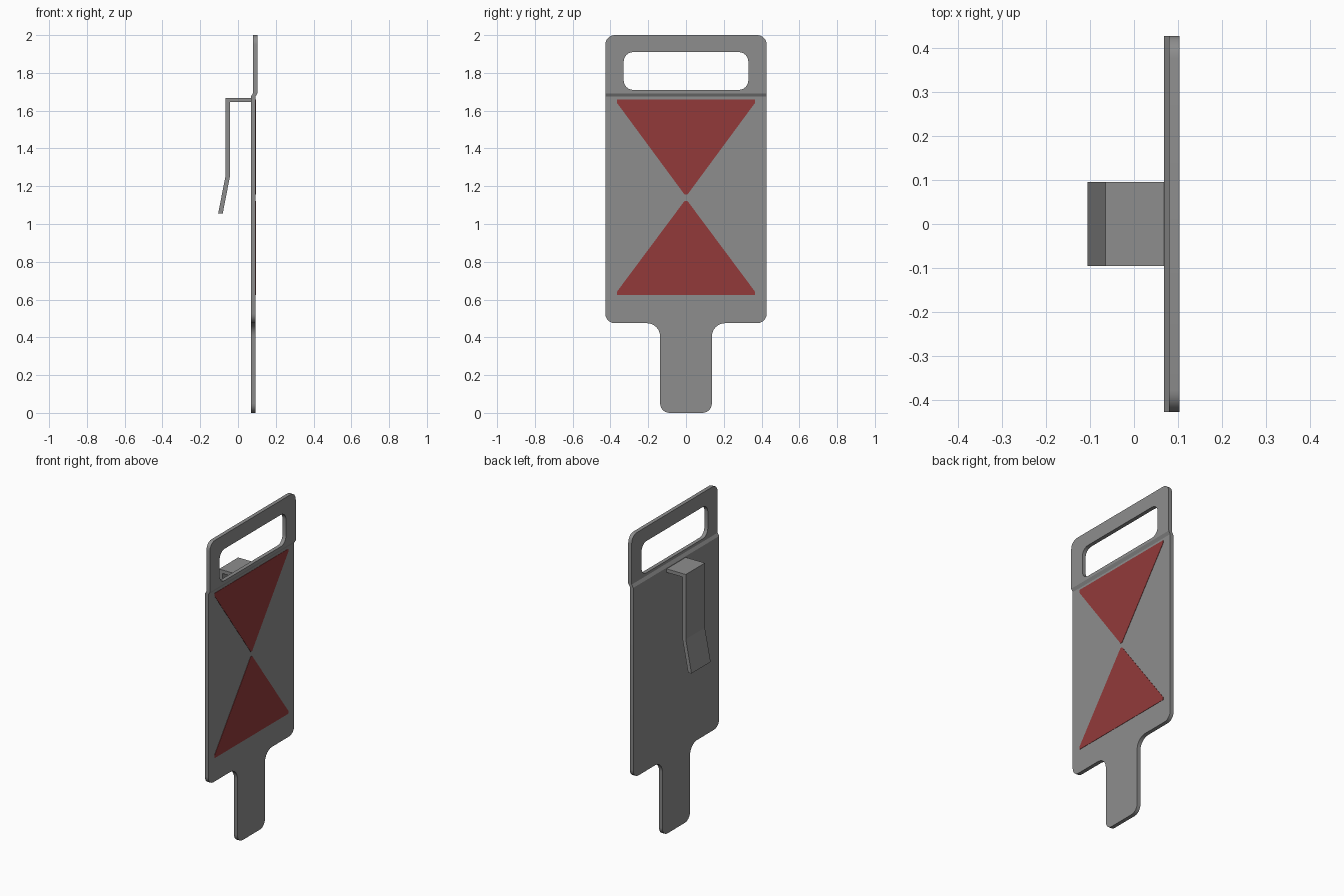
import bpy, bmesh, math
from mathutils import Vector

if "Cube" in bpy.data.objects:
    bpy.data.objects.remove(bpy.data.objects["Cube"])


def material(name, rgb):
    m = bpy.data.materials.new(name)
    m.diffuse_color = (*rgb, 1)
    m.use_nodes = True
    m.node_tree.nodes["Principled BSDF"].inputs["Base Color"].default_value = m.diffuse_color
    return m


grey = material("grey metal", (0.27, 0.27, 0.27))
red = material("dark red", (0.29, 0.042, 0.042))


def rounded(corners, seg=6):
    """Round each (u, v, radius) right-angle corner of a polygon."""
    out = []
    n = len(corners)
    for i, (u, v, r) in enumerate(corners):
        p = Vector((u, v))
        a = (Vector(corners[i - 1][:2]) - p).normalized()
        b = (Vector(corners[(i + 1) % n][:2]) - p).normalized()
        centre = p + (a + b) * r
        for k in range(seg + 1):
            t = math.pi / 2 * k / seg
            out.append(centre - b * r * math.cos(t) - a * r * math.sin(t))
    return out


def finish(bm, name, mat):
    bmesh.ops.recalc_face_normals(bm, faces=bm.faces[:])
    me = bpy.data.meshes.new(name)
    bm.to_mesh(me)
    bm.free()
    me.materials.append(mat)
    ob = bpy.data.objects.new(name, me)
    bpy.context.collection.objects.link(ob)
    return ob


def extrude(bm, offset):
    geo = bmesh.ops.extrude_face_region(bm, geom=bm.faces[:])["geom"]
    bmesh.ops.translate(bm, vec=offset,
                        verts=[g for g in geo if isinstance(g, bmesh.types.BMVert)])


def prism(name, points, offset, mat):
    bm = bmesh.new()
    bm.faces.new([bm.verts.new(p) for p in points])
    extrude(bm, offset)
    return finish(bm, name, mat)


# Paddle plate: rounded outline with grip slot, stepped forward above the fold
X0, THICK, STEP = 0.068, 0.024, 0.011
half = [(0.137, 0, 0.05), (0.137, 0.475, 0.07), (0.427, 0.475, 0.05), (0.427, 2.0, 0.05)]
outline = half + [(-y, z, r) for y, z, r in reversed(half)]
slot = [(0.33, 1.71, 0.05), (0.33, 1.91, 0.05), (-0.33, 1.91, 0.05), (-0.33, 1.71, 0.05)]
bm = bmesh.new()
for loop in (outline, slot):
    vs = [bm.verts.new((X0, p.x, p.y)) for p in rounded(loop)]
    for i, v in enumerate(vs):
        bm.edges.new((vs[i - 1], v))
bmesh.ops.triangle_fill(bm, use_beauty=True, use_dissolve=False,
                        edges=bm.edges[:], normal=(1, 0, 0))
for z in (1.674, 1.692):
    bmesh.ops.bisect_plane(bm, geom=bm.verts[:] + bm.edges[:] + bm.faces[:],
                           plane_co=(0, 0, z), plane_no=(0, 0, 1))
extrude(bm, (THICK, 0, 0))
for v in bm.verts:
    if v.co.z > 1.683:
        v.co.x += STEP
plate = finish(bm, "paddle_plate", grey)

# Belt clip on the back: bent strip
clip = [(0.07, 1.667), (-0.065, 1.667), (-0.065, 1.26), (-0.105, 1.055),
        (-0.081, 1.055), (-0.042, 1.255), (-0.042, 1.645), (0.07, 1.645)]
prism("belt_clip", [(x, -0.095, z) for x, z in clip], (0, 0.19, 0), grey)

# Two red triangles on the face, tips meeting near the middle
for name, base, edge, tip in (("upper_triangle", 1.66, 1.642, 1.155),
                              ("lower_triangle", 0.623, 0.641, 1.123)):
    tri = [(-0.366, base), (0.366, base), (0.366, edge), (0.007, tip),
           (-0.007, tip), (-0.366, edge)]
    prism(name, [(X0 + THICK - 0.001, y, z) for y, z in tri], (0.003, 0, 0), red)

# Smooth rounded corners, keep edges sharp
bpy.ops.object.select_all(action='DESELECT')
plate.select_set(True)
bpy.context.view_layer.objects.active = plate
bpy.ops.object.shade_smooth_by_angle(angle=math.radians(20))
